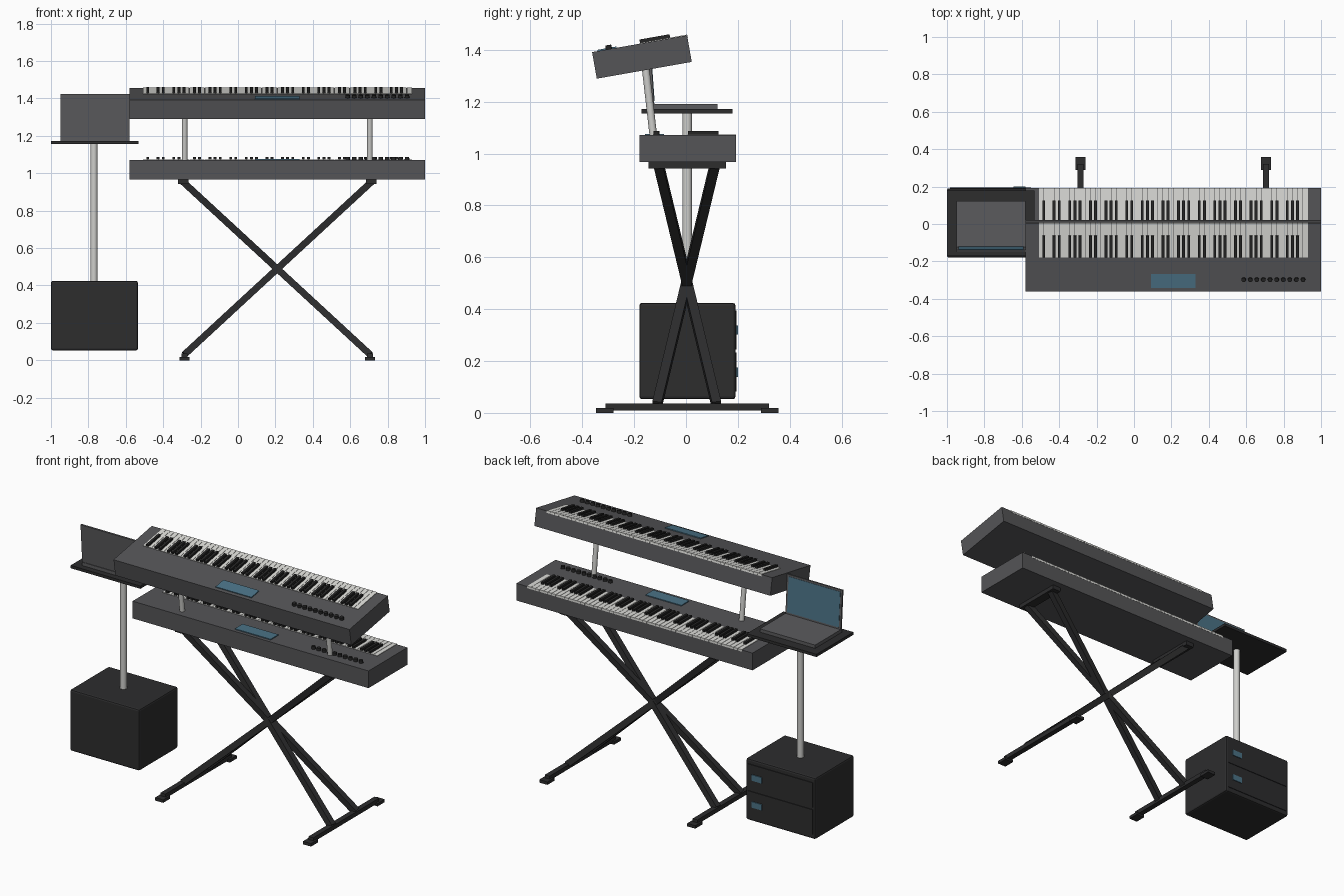
import bpy, bmesh, math
from mathutils import Matrix, Vector

if "Cube" in bpy.data.objects:
    bpy.data.objects.remove(bpy.data.objects["Cube"])


def material(name, rgb):
    m = bpy.data.materials.new(name)
    m.diffuse_color = (*rgb, 1)
    m.use_nodes = True
    m.node_tree.nodes["Principled BSDF"].inputs["Base Color"].default_value = m.diffuse_color
    return m


CASE = material("case grey", (0.09, 0.09, 0.095))
LAPTOP = material("laptop grey", (0.105, 0.105, 0.11))
DARK = material("stand black", (0.026, 0.026, 0.027))
BLACK = material("key black", (0.018, 0.018, 0.018))
WHITE = material("key white", (0.72, 0.72, 0.69))
METAL = material("pale metal", (0.62, 0.62, 0.60))
BLUE = material("display blue", (0.07, 0.17, 0.24))


def finish(name, bm, mat, matrix=Matrix()):
    mesh = bpy.data.meshes.new(name)
    bmesh.ops.recalc_face_normals(bm, faces=bm.faces)
    bm.to_mesh(mesh)
    bm.free()
    mesh.materials.append(mat)
    ob = bpy.data.objects.new(name, mesh)
    ob.matrix_world = matrix
    bpy.context.collection.objects.link(ob)
    return ob


def add_box(bm, x, y, z):
    """Box from (min, max) ranges."""
    size = [b - a for a, b in (x, y, z)]
    mid = [(a + b) / 2 for a, b in (x, y, z)]
    bmesh.ops.create_cube(bm, size=1, matrix=Matrix.Translation(mid) @ Matrix.Diagonal((*size, 1)))


def boxes(name, mat, ranges, matrix=Matrix(), bevel=0):
    bm = bmesh.new()
    for r in ranges:
        add_box(bm, *r)
    if bevel:
        bmesh.ops.bevel(bm, geom=bm.edges[:], offset=bevel, segments=2, affect='EDGES', profile=0.5)
    return finish(name, bm, mat, matrix)


def span(c, w):
    return (c - w / 2, c + w / 2)


def rod(name, a, b, radius, mat):
    a, b = Vector(a), Vector(b)
    bm = bmesh.new()
    m = Matrix.Translation((a + b) / 2) @ (b - a).to_track_quat('Z', 'Y').to_matrix().to_4x4()
    bmesh.ops.create_cone(bm, cap_ends=True, segments=24, radius1=radius, radius2=radius,
                          depth=(b - a).length, matrix=m)
    for f in bm.faces:
        f.smooth = len(f.verts) == 4
    return finish(name, bm, mat)


# Keyboards: 52 white keys, 36 black keys, a display and a row of knobs
HALF_X, HALF_Y, HALF_Z = 0.79, 0.186, 0.052
KEY_X0, KEY_X1 = -0.72, 0.72
PITCH = (KEY_X1 - KEY_X0) / 52


def keyboard(label, matrix):
    boxes(label + "_case", CASE, [((-HALF_X, HALF_X), (-HALF_Y, HALF_Y), (-HALF_Z, HALF_Z))], matrix)
    whites, blacks = [], []
    for i in range(52):
        x = KEY_X0 + PITCH * (i + 0.5)
        whites.append((span(x, PITCH - 0.002), (0.0, HALF_Y + 0.001), (HALF_Z - 0.010, HALF_Z + 0.003)))
        # lowest key is A; a black key follows A, C, D, F and G
        if i % 7 in (0, 2, 3, 5, 6) and i < 51:
            blacks.append((span(x + PITCH / 2, 0.015), (0.002, 0.12), (HALF_Z, HALF_Z + 0.016)))
    boxes(label + "_white_keys", WHITE, whites, matrix)
    boxes(label + "_black_keys", BLACK, blacks, matrix)
    boxes(label + "_display", BLUE, [((-0.12, 0.12), (-0.165, -0.09), (HALF_Z - 0.002, HALF_Z + 0.005))], matrix)
    bm = bmesh.new()
    for i in range(10):
        bmesh.ops.create_cone(bm, cap_ends=True, segments=16, radius1=0.0125, radius2=0.0115, depth=0.016,
                              matrix=Matrix.Translation((0.376 + 0.0353 * i, -0.12, HALF_Z + 0.008)))
    for f in bm.faces:
        f.smooth = len(f.verts) == 4
    finish(label + "_knobs", bm, BLACK, matrix)


keyboard("lower_keyboard", Matrix.Translation((0.21, 0.006, 1.019)))
keyboard("upper_keyboard", Matrix.Translation((0.21, -0.17, 1.3725)) @ Matrix.Rotation(math.radians(10), 4, 'X'))

# Posts holding the upper keyboard
for side, x in (("left", -0.285), ("right", 0.705)):
    rod(side + "_upper_post", (x, -0.125, 1.06), (x, -0.157, 1.34), 0.0145, METAL)

# Crossed stand: four straight bars meeting in the middle
CX, LEG = 0.21, 0.036
for sx, side in ((-1, "left"), (1, "right")):
    for sy, depth in ((-1, "front"), (1, "back")):
        a = Vector((CX + sx * 0.497, sy * 0.115 + 0.003, 0.03))
        b = Vector((CX - sx * 0.505, -sy * 0.108 + 0.003, 0.955))
        axis = (b - a).normalized()
        across = axis.cross(Vector((0, 1, 0))).normalized()
        rot = Matrix((across, axis.cross(across), axis)).transposed().to_4x4()
        m = Matrix.Translation((a + b) / 2) @ rot
        boxes(f"{side}_{depth}_leg", DARK, [(span(0, LEG), span(0, LEG), span(0, (b - a).length))], m)
    # foot bar with end pads, and the rail under the lower keyboard
    fx, tx = CX + sx * 0.495, CX + sx * 0.502
    boxes(side + "_foot_bar", DARK, [(span(fx, 0.032), (-0.31, 0.32), (0.010, 0.036))])
    boxes(side + "_foot_pads", DARK, [(span(fx, 0.054), (-0.347, -0.28), (0, 0.018)),
                                      (span(fx, 0.054), (0.29, 0.357), (0, 0.018))])
    boxes(side + "_top_rail", DARK, [(span(tx, 0.055), (-0.145, 0.155), (0.942, 0.968))])

# Drawer cabinet with two drawers on the back side
boxes("cabinet", DARK, [((-1.0, -0.535), (-0.18, 0.191), (0.053, 0.424))], bevel=0.01)
DRAWERS = (0.157, 0.32)
boxes("drawer_fronts", DARK, [((-0.985, -0.55), (0.186, 0.195), span(z, 0.15)) for z in DRAWERS])
boxes("drawer_handles", BLUE, [((-0.645, -0.58), (0.192, 0.200), span(z, 0.036)) for z in DRAWERS])

# Laptop column and tray
rod("laptop_column", (-0.77, 0.005, 0.42), (-0.77, 0.005, 1.16), 0.0185, METAL)
boxes("laptop_tray", DARK, [((-1.0, -0.533), (-0.172, 0.18), (1.155, 1.172))])

# Laptop: base, and a lid leaning back with a display facing the player
boxes("laptop_base", LAPTOP, [((-0.95, -0.58), (-0.137, 0.122), (1.17, 1.192))])
lid = Matrix.Translation((-0.765, -0.126, 1.188)) @ Matrix.Rotation(math.radians(4), 4, 'X')
boxes("laptop_lid", LAPTOP, [(span(0, 0.37), (-0.007, 0.004), (0, 0.236))], lid)
boxes("laptop_display", BLUE, [(span(0, 0.346), (0.002, 0.006), (0.014, 0.225))], lid)
